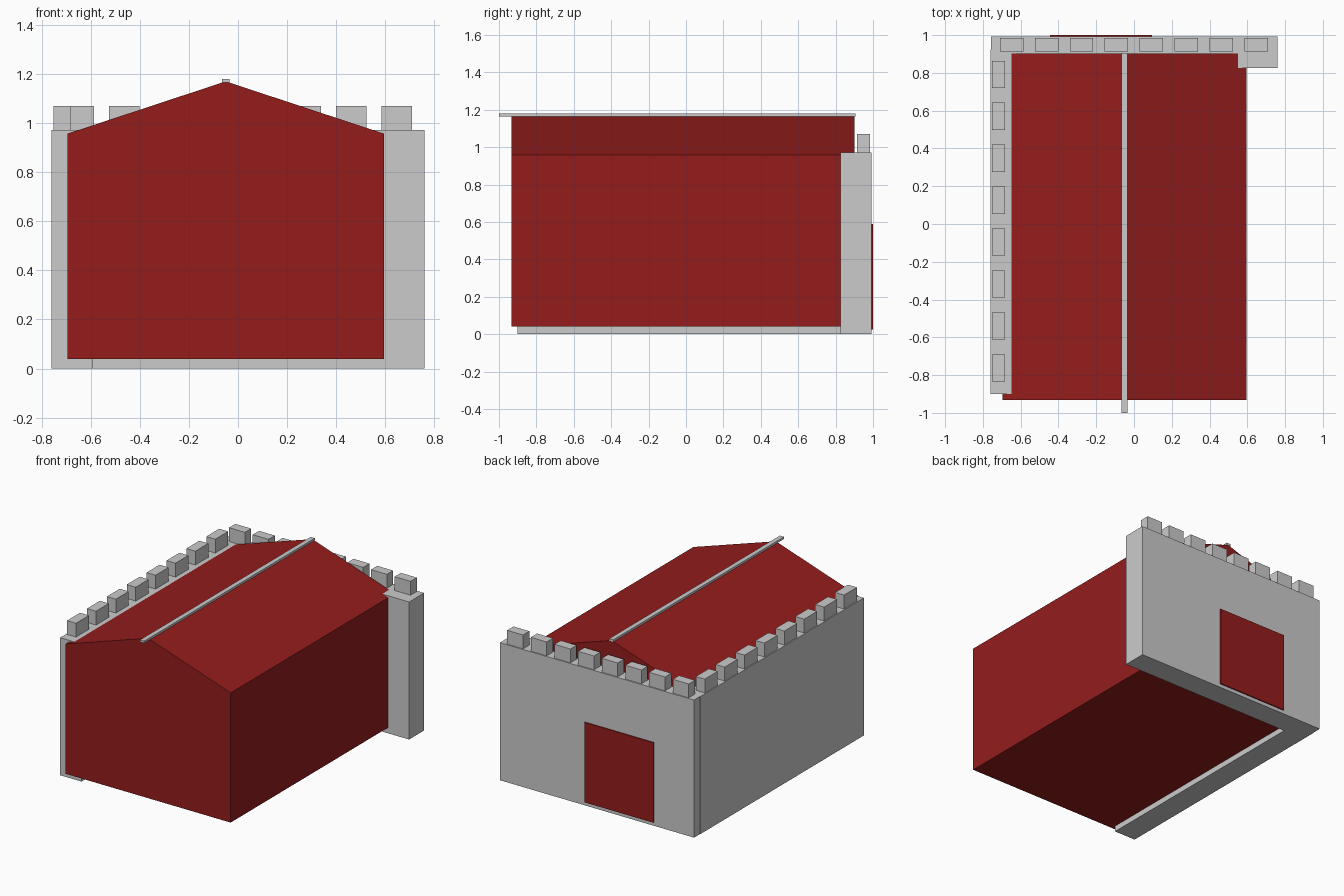
import bpy

if "Cube" in bpy.data.objects:
    bpy.data.objects.remove(bpy.data.objects["Cube"])

red = bpy.data.materials.new("dark_red")
red.diffuse_color = (0.3, 0.012, 0.012, 1)
red.use_nodes = True
red.node_tree.nodes["Principled BSDF"].inputs["Base Color"].default_value = red.diffuse_color


def make(name, verts, faces, mat=None):
    mesh = bpy.data.meshes.new(name)
    mesh.from_pydata(verts, [], faces)
    obj = bpy.data.objects.new(name, mesh)
    bpy.context.collection.objects.link(obj)
    if mat:
        mesh.materials.append(mat)
    return obj


def prism(name, profile, y0, y1, mat=None):
    """Extrude a counter-clockwise (as seen from the front) x-z profile along y."""
    n = len(profile)
    verts = [(x, y, z) for y in (y0, y1) for x, z in profile]
    faces = [tuple(range(n)), tuple(range(2 * n - 1, n - 1, -1))]
    faces += [(i, i + n, (i + 1) % n + n, (i + 1) % n) for i in range(n)]
    return make(name, verts, faces, mat)


def box(name, x0, x1, y0, y1, z0, z1, mat=None):
    return prism(name, [(x0, z0), (x1, z0), (x1, z1), (x0, z1)], y0, y1, mat)


# Gabled hall with its ridge beam
prism("hall", [(-0.695, 0.04), (0.595, 0.04), (0.595, 0.957),
               (-0.05, 1.17), (-0.695, 0.957)], -0.932, 0.902, red)
box("ridge_beam", -0.066, -0.034, -1.0, 0.906, 1.165, 1.18)

# Battlement walls at the back and the left
WALL_TOP, MERLON_TOP = 0.972, 1.07
box("back_wall", -0.757, 0.76, 0.825, 0.992, 0, WALL_TOP)
box("left_wall", -0.76, -0.593, -0.9, 0.925, 0, WALL_TOP)

# Door on the back wall
box("door", -0.445, 0.095, 0.98, 1.0, 0.025, 0.59, red)

# Evenly spaced merlons along each wall
for i in range(8):
    x = -0.648 + i * 0.185
    box(f"back_merlon_{i + 1}", x - 0.062, x + 0.062, 0.914, 0.984, WALL_TOP - 0.01, MERLON_TOP)
    y = -0.762 + i * 0.222
    box(f"left_merlon_{i + 1}", -0.752, -0.682, y - 0.072, y + 0.072, WALL_TOP - 0.01, MERLON_TOP)
